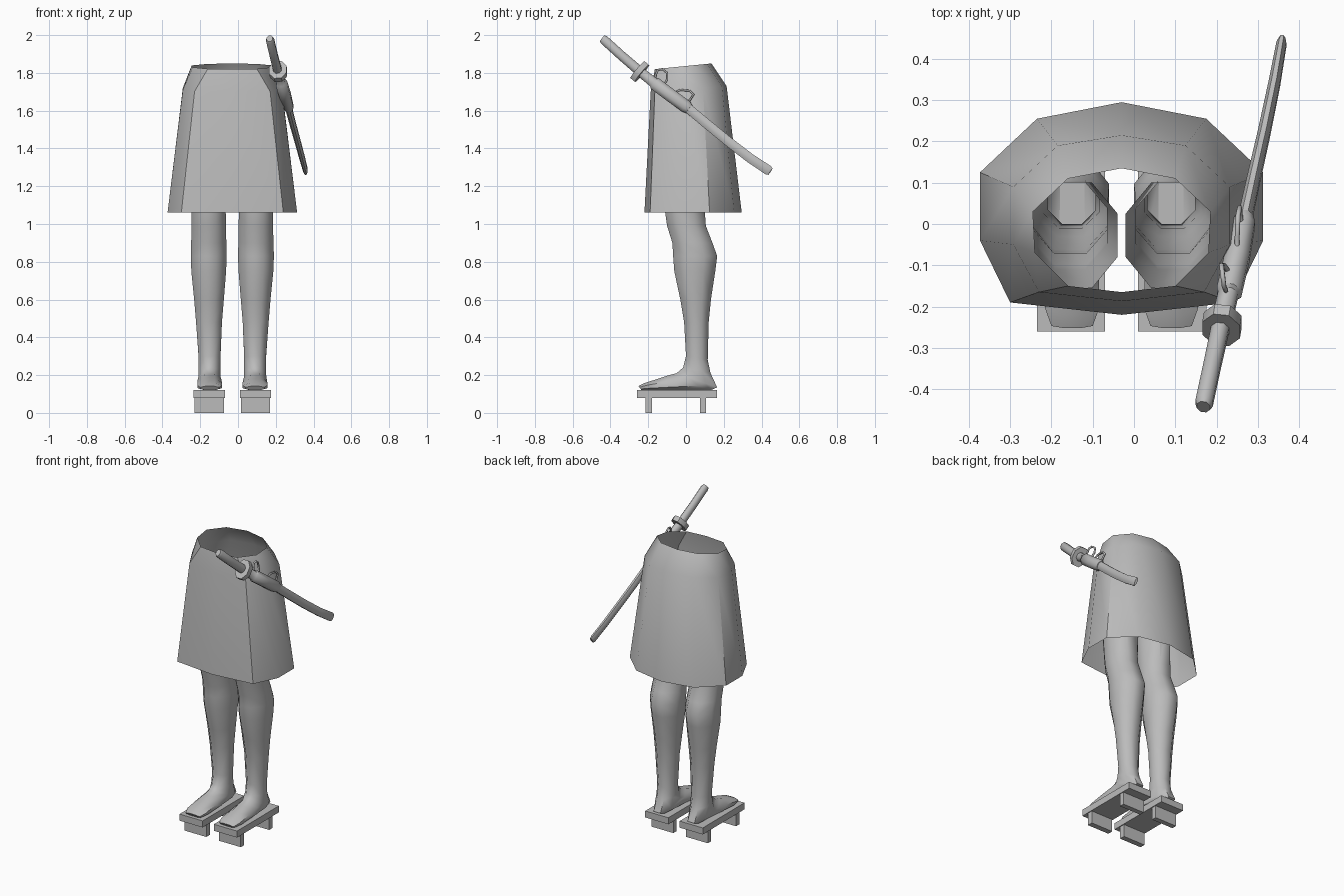
import bpy, bmesh, math
from mathutils import Vector, Matrix

if "Cube" in bpy.data.objects:
    bpy.data.objects.remove(bpy.data.objects["Cube"])

MID = -0.03  # symmetry plane of the body
grey = bpy.data.materials.new("grey")
grey.diffuse_color = (0.5, 0.5, 0.5, 1)
grey.use_nodes = True
grey.node_tree.nodes["Principled BSDF"].inputs["Base Color"].default_value = grey.diffuse_color


def finish(name, bm, angle=45, mirror=False):
    bmesh.ops.recalc_face_normals(bm, faces=bm.faces)
    me = bpy.data.meshes.new(name)
    bm.to_mesh(me)
    bm.free()
    me.materials.append(grey)
    ob = bpy.data.objects.new(name, me)
    bpy.context.collection.objects.link(ob)
    ob.location.x = MID
    if mirror:
        ob.modifiers.new("mirror", 'MIRROR').use_mirror_merge = False
    bpy.ops.object.select_all(action='DESELECT')
    ob.select_set(True)
    bpy.context.view_layer.objects.active = ob
    bpy.ops.object.shade_smooth_by_angle(angle=math.radians(angle))
    return ob


def loft(rings, caps=(False, False)):
    bm = bmesh.new()
    vs = [[bm.verts.new(p) for p in r] for r in rings]
    n = len(vs[0])
    for a, b in zip(vs, vs[1:]):
        for i in range(n):
            j = (i + 1) % n
            bm.faces.new((a[i], a[j], b[j], b[i]))
    for ring, cap in zip((vs[0], vs[-1]), caps):
        if cap:
            bm.faces.new(ring)
    return bm


def box(bm, x0, x1, y0, y1, z0, z1):
    m = Matrix.Translation(((x0 + x1) / 2, (y0 + y1) / 2, (z0 + z1) / 2))
    bmesh.ops.create_cube(bm, size=1, matrix=m @ Matrix.Diagonal((x1 - x0, y1 - y0, z1 - z0, 1)))


# Skirt: ten-sided, open at both ends; half outlines run from back to front
def skirt_ring(half, z_front, z_back):
    pts = half + [(-x, y) for x, y in half[-2:0:-1]]
    y0, y1 = half[-1][1], half[0][1]
    return [(x, y, z_front + (z_back - z_front) * (y - y0) / (y1 - y0)) for x, y in pts]


skirt = loft([
    skirt_ring([(0, .295), (.205, .255), (.343, .125), (.343, -.04), (.27, -.19), (0, -.22)], 1.06, 1.06),
    skirt_ring([(0, .215), (.155, .19), (.262, .09), (.262, -.05), (.2, -.165), (0, -.187)], 1.70, 1.73),
    skirt_ring([(0, .135), (.13, .11), (.215, .03), (.21, -.07), (.13, -.15), (0, -.165)], 1.82, 1.85)])
finish("skirt", skirt)


# Leg and foot: each ring is given by its front point, back point and x range
def leg_ring(yf, zf, yb, zb, x0, x1, n=8):
    ring = []
    for i in range(n):
        a = 2 * math.pi * (i + .5) / n
        k = math.cos(math.pi / n)
        t = .5 + .5 * math.sin(a) / k
        ring.append(((x0 + x1) / 2 + (x1 - x0) / 2 * math.cos(a) / k - MID,
                     yf + (yb - yf) * t, zf + (zb - zf) * t))
    return ring


leg = [
    (-.155, 1.50, .10, 1.50, -.02, .19),
    (-.11, 1.06, .10, 1.06, .005, .185),
    (-.10, .99, .105, .99, .003, .185),
    (-.072, .90, .14, .90, .002, .188),
    (-.068, .83, .165, .83, .0, .19),
    (-.062, .75, .155, .75, .003, .187),
    (-.03, .60, .132, .60, .015, .172),
    (-.01, .48, .12, .48, .025, .162),
    (0, .30, .115, .28, .033, .148),
    (-.015, .24, .13, .21, .033, .148),
    (-.05, .21, .165, .135, .032, .15),
    (-.09, .20, .13, .12, .028, .153),
    (-.15, .18, -.02, .12, .025, .155),
    (-.22, .158, -.17, .12, .025, .155),
    (-.252, .142, -.235, .12, .04, .14)]
finish("legs", loft([leg_ring(*r) for r in leg], (False, True)), 50, True)

# Wooden sandals: board on two cross teeth
bm = bmesh.new()
box(bm, .04, .205, -.26, .165, .08, .122)
for y0, y1 in ((-.215, -.18), (.075, .107)):
    box(bm, .045, .2, y0, y1, 0, .08)
finish("sandals", bm, 30, True)


# Sword parts follow one gently curved path
def sword_tube(name, path, n=8, rot=.5):
    pts = [Vector((p[0] - MID, p[1], p[2])) for p in path]
    rings = []
    for i, p in enumerate(pts):
        t = (pts[min(i + 1, len(pts) - 1)] - pts[max(i - 1, 0)]).normalized()
        side = Vector((1, 0, 0))
        side = (side - t * side.dot(t)).normalized()
        up = t.cross(side)
        ring = []
        for k in range(n):
            a = 2 * math.pi * (k + rot) / n
            c = math.cos(math.pi / n) if rot else 1
            ring.append(p + side * path[i][3] * math.cos(a) / c + up * path[i][4] * math.sin(a) / c)
        rings.append(ring)
    return finish(name, loft(rings, (True, True)), 50)


sword_tube("sword_handle", [
    (.168, -.443, 1.982, .016, .02), (.17, -.433, 1.974, .021, .025),
    (.19, -.34, 1.89, .021, .025), (.213, -.235, 1.80, .022, .026)])
sword_tube("sword_guard", [
    (.211, -.257, 1.817, .046, .058), (.215, -.233, 1.797, .046, .058)], 8)
sword_tube("scabbard_collar", [
    (.213, -.235, 1.80, .024, .026), (.228, -.17, 1.748, .024, .027),
    (.23, -.165, 1.744, .03, .035), (.25, -.08, 1.68, .03, .035),
    (.266, 0, 1.622, .027, .034), (.27, .018, 1.608, .02, .026)])
sword_tube("scabbard", [
    (.266, 0, 1.622, .017, .025), (.29, .11, 1.53, .016, .025),
    (.315, .22, 1.44, .015, .025), (.34, .34, 1.348, .014, .025),
    (.357, .435, 1.285, .012, .026), (.359, .447, 1.277, .008, .02)])

# Cord tied around the scabbard
cord = bpy.data.curves.new("cord", 'CURVE')
cord.dimensions = '3D'
cord.bevel_depth = .006
cord.bevel_resolution = 1
cord.materials.append(grey)
loops = [
    [(.225, -.165, 1.74), (.222, -.16, 1.79), (.218, -.15, 1.815), (.215, -.125, 1.82),
     (.212, -.1, 1.80), (.218, -.1, 1.765), (.232, -.12, 1.73)],
    [(.25, -.1, 1.72), (.25, -.06, 1.695), (.25, -.03, 1.71), (.252, .02, 1.705), (.256, .04, 1.685),
     (.258, .02, 1.655), (.262, -.02, 1.655), (.265, -.035, 1.645)]]
for pts in loops:
    s = cord.splines.new('POLY')
    s.points.add(len(pts) - 1)
    for q, p in zip(s.points, pts):
        q.co = (*p, 1)
bpy.context.collection.objects.link(bpy.data.objects.new("cord", cord))
